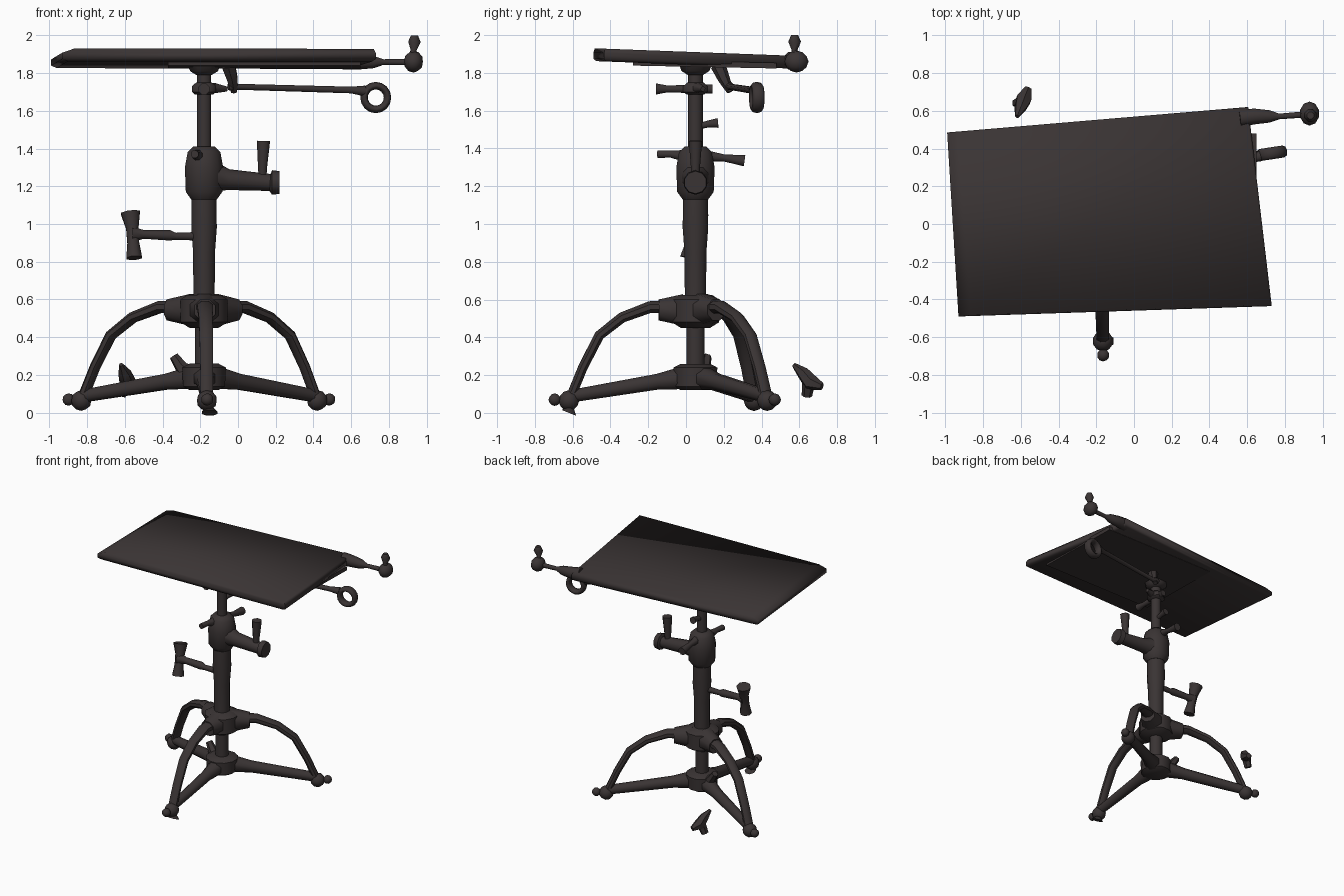
import bpy, bmesh, math
from mathutils import Vector

if "Cube" in bpy.data.objects:
    bpy.data.objects.remove(bpy.data.objects["Cube"])

iron = bpy.data.materials.new("dark_brown_iron")
iron.use_nodes = True
colour = (0.042, 0.034, 0.034, 1)
iron.diffuse_color = colour
bsdf = iron.node_tree.nodes["Principled BSDF"]
bsdf.inputs["Base Color"].default_value = colour
bsdf.inputs["Roughness"].default_value = 0.8


def finish(name, bm, angle=50):
    """Turn a bmesh into a smooth shaded object."""
    bmesh.ops.recalc_face_normals(bm, faces=bm.faces)
    mesh = bpy.data.meshes.new(name)
    bm.to_mesh(mesh)
    bm.free()
    mesh.materials.append(iron)
    obj = bpy.data.objects.new(name, mesh)
    bpy.context.collection.objects.link(obj)
    bpy.ops.object.select_all(action="DESELECT")
    obj.select_set(True)
    bpy.context.view_layer.objects.active = obj
    bpy.ops.object.shade_smooth_by_angle(angle=math.radians(angle))
    return obj


def tube(name, points, radii, sides=10, side=None, flat=1.0):
    """Loft rings along a path; flat squashes the ring across the side axis."""
    pts = [Vector(p) for p in points]
    if not isinstance(radii, (list, tuple)):
        radii = [radii] * len(pts)
    along = (pts[-1] - pts[0]).normalized()
    if side is None:
        side = Vector((1, 0, 0)) if abs(along.z) > 0.8 else along.cross((0, 0, 1))
    bm = bmesh.new()
    rings = []
    for i, (p, r) in enumerate(zip(pts, radii)):
        t = (pts[min(i + 1, len(pts) - 1)] - pts[max(i - 1, 0)]).normalized()
        u = (side - t * side.dot(t)).normalized()
        v = t.cross(u)
        ring = []
        for k in range(sides):
            a = math.tau * (k + 0.5) / sides
            ring.append(bm.verts.new(p + (u * math.cos(a) + v * math.sin(a) * flat) * r))
        rings.append(ring)
    for a, b in zip(rings, rings[1:]):
        for k in range(sides):
            n = (k + 1) % sides
            bm.faces.new((a[k], a[n], b[n], b[k]))
    bm.faces.new(rings[0])
    bm.faces.new(rings[-1])
    return finish(name, bm)


def lump(name, centre, radius, scale=(1, 1, 1)):
    bm = bmesh.new()
    bmesh.ops.create_icosphere(bm, subdivisions=2, radius=radius)
    for v in bm.verts:
        v.co = Vector(c * s for c, s in zip(v.co, scale)) + Vector(centre)
    return finish(name, bm)


CX, CY = -0.18, 0.05


def column(name, profile, sides=12):
    return tube(name, [(CX, CY, z) for z, r in profile], [r for z, r in profile], sides)


# Central column, turned from stacked profiles
column("lower_post", [(0.14, 0.05), (0.52, 0.05)])
column("base_hub", [(0.12, 0.08), (0.14, 0.115), (0.24, 0.12), (0.26, 0.08)])
column("upper_hub", [(0.45, 0.08), (0.48, 0.13), (0.6, 0.13), (0.625, 0.09)])
column("main_tube", [(0.58, 0.058), (0.85, 0.06), (0.98, 0.07), (1.16, 0.068)])
column("collar", [(1.13, 0.07), (1.17, 0.1), (1.3, 0.105), (1.38, 0.09), (1.41, 0.06)])
column("inner_rod", [(1.38, 0.04), (1.86, 0.04)], 10)
column("rod_bracket", [(1.685, 0.05), (1.7, 0.07), (1.73, 0.07), (1.75, 0.045)], 8)
column("board_mount", [(1.79, 0.045), (1.81, 0.08), (1.86, 0.1)], 8)

# Three legs: curved strap, lower strut and foot
arch = [(0.1, 0.56), (0.36, 0.56), (0.58, 0.505), (0.76, 0.41), (0.89, 0.24), (1, 0.06)]
feet = {"front": (-0.165, -0.62), "left": (0.42, 0.43), "right": (-0.83, 0.36)}
for which, (fx, fy) in feet.items():
    out = Vector((fx - CX, fy - CY, 0))
    across = Vector((-out.y, out.x, 0)).normalized()
    hub = Vector((CX, CY, 0))
    tube(which + "_leg_arch", [hub + out * f + Vector((0, 0, z)) for f, z in arch],
         [0.055, 0.045, 0.04, 0.038, 0.036, 0.036], 8, across, 0.75)
    tube(which + "_arch_socket", [hub + out * f + Vector((0, 0, 0.545)) for f in (0.1, 0.29)],
         [0.09, 0.06], 8, across)
    tube(which + "_strut", [hub + out * f + Vector((0, 0, z))
                            for f, z in ((0.05, 0.19), (0.3, 0.165), (0.97, 0.09))],
         [0.07, 0.045, 0.036], 8, across)
    lump(which + "_foot", (fx, fy, 0.065), 0.055)
    tip = Vector((fx, fy, 0.07)) + out.normalized() * 0.075
    lump(which + "_toe", tip, 0.033)
tube("front_foot_pad", [(-0.15, -0.62, 0), (-0.15, -0.61, 0.025)], [0.045, 0.02], 8)
tube("base_lug", [(-0.25, 0.08, 0.2), (-0.3, 0.1, 0.24), (-0.34, 0.11, 0.3)],
     [0.05, 0.035, 0.025], 6)

# Collar arm with its upright crank grip
tube("collar_arm", [(-0.14, 0.05, 1.25), (-0.05, 0.05, 1.235), (0.17, 0.05, 1.22),
                    (0.18, 0.05, 1.22), (0.22, 0.05, 1.22)],
     [0.085, 0.055, 0.045, 0.065, 0.06])
tube("crank_grip", [(0.13, 0.05, 1.24), (0.13, 0.05, 1.3), (0.135, 0.05, 1.44)],
     [0.022, 0.026, 0.038], 8)
tube("clamp_lever", [(-0.23, -0.15, 1.37), (-0.22, -0.08, 1.37), (-0.21, 0, 1.36)],
     [0.022, 0.02, 0.035], 8)
tube("clamp_screw", [(-0.18, 0.1, 1.36), (-0.18, 0.2, 1.35), (-0.18, 0.31, 1.335)],
     [0.035, 0.02, 0.032], 8)

# Side crank with cross grip
tube("side_crank_shaft", [(-0.2, 0.04, 0.935), (-0.33, 0.04, 0.935),
                          (-0.36, 0.04, 0.94), (-0.5, 0.04, 0.945), (-0.56, 0.04, 0.945)],
     [0.025, 0.02, 0.03, 0.025, 0.045], 8)
tube("side_crank_grip", [(-0.57, 0.07, 1.06), (-0.56, 0.05, 0.98),
                         (-0.555, 0.03, 0.9), (-0.55, 0.01, 0.82)],
     [0.055, 0.036, 0.034, 0.045], 8)

# Small fittings on the inner rod
tube("rod_knob", [(CX, 0.08, 1.52), (CX, 0.12, 1.53), (CX, 0.17, 1.535)],
     [0.018, 0.02, 0.028], 8)
tube("bracket_screw", [(CX, -0.16, 1.715), (CX, -0.1, 1.715), (CX, 0.14, 1.715)],
     [0.032, 0.02, 0.026], 8)
tube("bracket_pin", [(-0.13, 0.06, 1.72), (-0.06, 0.09, 1.715)], [0.03, 0.014], 8)
tube("board_catch", [(-0.05, 0.17, 1.84), (-0.03, 0.2, 1.77), (-0.02, 0.235, 1.7)],
     [0.04, 0.032, 0.018], 6)

# Swing rod ending in a ring
tube("ring_rod", [(-0.05, 0.22, 1.73), (-0.03, 0.225, 1.73), (0.0, 0.23, 1.727),
                  (0.6, 0.34, 1.71), (0.67, 0.36, 1.705)],
     [0.022, 0.028, 0.017, 0.019, 0.03], 8)
bpy.ops.mesh.primitive_torus_add(location=(0.73, 0.375, 1.67), rotation=(math.pi / 2, 0, 0.15),
                                 major_radius=0.063, minor_radius=0.02,
                                 major_segments=16, minor_segments=8)
ring = bpy.context.object
ring.name = "rod_ring"
ring.scale.z = 1.6
ring.data.materials.append(iron)
bpy.ops.object.shade_smooth_by_angle(angle=math.radians(60))

# Slanted table board, with a bevelled rim
corners = [(-0.93, -0.49), (0.73, -0.435), (0.605, 0.62), (-0.99, 0.485)]
bm = bmesh.new()
layers = []
for drop, shrink in ((0, 0.985), (0.022, 1.0), (0.055, 1.0), (0.068, 0.97)):
    layer = []
    for x, y in corners:
        inset = 0.05 if drop == 0 and x < 0 else 0
        z = 1.912 - 0.037 * y - drop
        layer.append(bm.verts.new((x * shrink + inset, y * shrink, z)))
    layers.append(layer)
for a, b in zip(layers, layers[1:]):
    for k in range(4):
        n = (k + 1) % 4
        bm.faces.new((a[k], a[n], b[n], b[k]))
bm.faces.new(layers[0])
bm.faces.new(layers[-1])
finish("table_board", bm, 80)

# Batten frame under the board
bm = bmesh.new()
bmesh.ops.create_cube(bm, size=1)
for v in bm.verts:
    y = 0.1 + v.co.y * 0.76
    v.co = Vector((0.14 + v.co.x * 1.02, y, 1.848 - 0.02 * y + v.co.z * 0.03))
finish("under_panel", bm)

# Corner arm, ball and pointed knob
tube("corner_arm", [(0.56, 0.56, 1.865), (0.64, 0.57, 1.86), (0.72, 0.57, 1.858),
                    (0.77, 0.57, 1.858), (0.9, 0.58, 1.858)],
     [0.05, 0.045, 0.035, 0.016, 0.018], 8)
lump("corner_ball", (0.93, 0.585, 1.86), 0.058, (0.9, 1.1, 1))
tube("corner_knob", [(0.93, 0.58, 1.89), (0.93, 0.575, 1.92), (0.935, 0.575, 1.965),
                     (0.935, 0.575, 2.0)], [0.03, 0.016, 0.036, 0.02], 8)

# Loose wing nut lying behind the base
tube("loose_wing", [(-0.62, 0.57, 0.255), (-0.6, 0.62, 0.21), (-0.585, 0.66, 0.16),
                    (-0.56, 0.72, 0.14)], [0.012, 0.035, 0.045, 0.02], 6)
tube("loose_wing_tail", [(-0.59, 0.65, 0.17), (-0.62, 0.64, 0.09)], [0.035, 0.028], 6)
